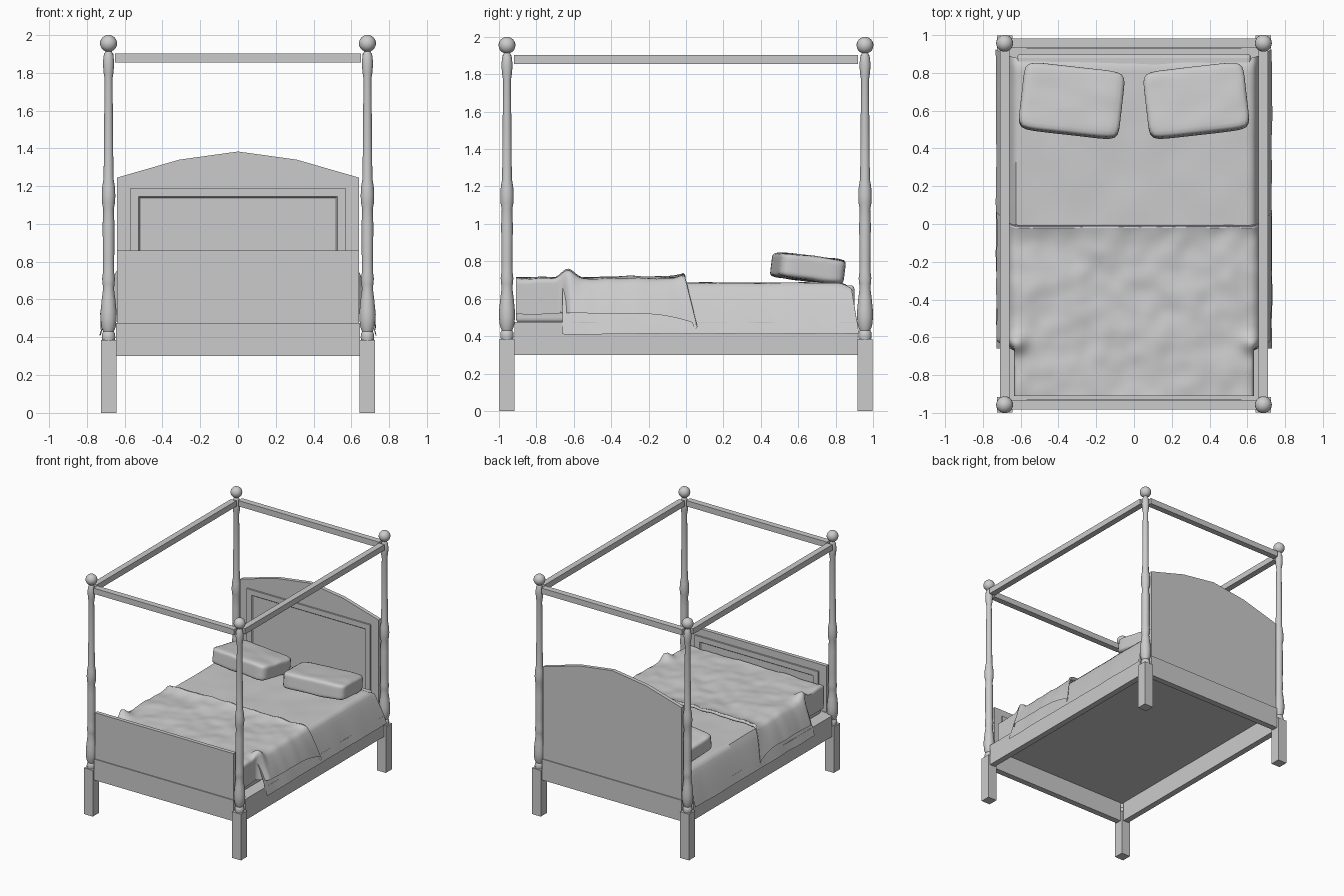
import bpy, bmesh, math
from mathutils import Vector, noise

if "Cube" in bpy.data.objects:
    bpy.data.objects.remove(bpy.data.objects["Cube"])

PX, PY = 0.685, 0.957   # post centres


def finish(bm, name, smooth=None):
    bmesh.ops.recalc_face_normals(bm, faces=bm.faces)
    me = bpy.data.meshes.new(name)
    bm.to_mesh(me)
    bm.free()
    ob = bpy.data.objects.new(name, me)
    bpy.context.collection.objects.link(ob)
    if smooth:
        bpy.ops.object.select_all(action='DESELECT')
        ob.select_set(True)
        bpy.context.view_layer.objects.active = ob
        bpy.ops.object.shade_smooth_by_angle(angle=math.radians(smooth))
    return ob


def box(name, x0, x1, y0, y1, z0, z1):
    bm = bmesh.new()
    bmesh.ops.create_cube(bm, size=1)
    for v in bm.verts:
        v.co = ((x0 + x1) / 2 + v.co.x * (x1 - x0),
                (y0 + y1) / 2 + v.co.y * (y1 - y0),
                (z0 + z1) / 2 + v.co.z * (z1 - z0))
    return finish(bm, name)


def lathe(name, profile, x, y, steps=20):
    bm = bmesh.new()
    vs = [bm.verts.new((x + r, y, z)) for r, z in profile]
    es = [bm.edges.new(p) for p in zip(vs, vs[1:])]
    bmesh.ops.spin(bm, geom=vs + es, cent=(x, y, 0), axis=(0, 0, 1),
                   angle=math.tau, steps=steps)
    bmesh.ops.remove_doubles(bm, verts=bm.verts, dist=1e-4)
    return finish(bm, name, 40)


def board(name, outline, y0, y1):
    bm = bmesh.new()
    f = bm.faces.new([bm.verts.new((x, y0, z)) for x, z in outline])
    new = bmesh.ops.extrude_face_region(bm, geom=[f])['geom']
    for v in new:
        if isinstance(v, bmesh.types.BMVert):
            v.co.y = y1
    return finish(bm, name)


def moulding(name, z0, z1, y_board, side):
    # raised frame with a sunk centre, facing -side along y
    ob = box(name, -0.57, 0.57, y_board - 0.014, y_board + 0.014, z0, z1)
    bm = bmesh.new()
    bm.from_mesh(ob.data)
    face = [f for f in bm.faces if f.normal.y * side < -0.9]
    bmesh.ops.inset_region(bm, faces=face, thickness=0.062)
    bmesh.ops.inset_region(bm, faces=face, thickness=0.012)
    bmesh.ops.translate(bm, verts=face[0].verts, vec=(0, side * 0.012, 0))
    bm.to_mesh(ob.data)
    bm.free()


# Posts: square legs and turned upper parts with ball finials
profile = [(0, 0.38), (0.032, 0.38), (0.036, 0.40), (0.034, 0.42), (0.028, 0.43),
           (0.038, 0.455), (0.043, 0.50), (0.042, 0.54), (0.036, 0.60), (0.029, 0.655),
           (0.031, 0.68), (0.034, 0.71), (0.030, 0.74), (0.030, 0.80), (0.031, 1.0),
           (0.028, 1.08), (0.034, 1.11), (0.036, 1.15), (0.033, 1.20), (0.026, 1.24),
           (0.024, 1.45), (0.021, 1.77), (0.026, 1.80), (0.030, 1.85), (0.026, 1.89),
           (0.017, 1.913)]
profile += [(0.045 * math.sin(a), 1.955 - 0.045 * math.cos(a))
            for a in [math.radians(22 + 158 * i / 10) for i in range(11)]]
for sx, lr in ((-1, "left"), (1, "right")):
    for sy, fb in ((-1, "front"), (1, "back")):
        x, y = sx * PX, sy * PY
        box(f"{fb}_{lr}_leg", x - 0.041, x + 0.041, y - 0.041, y + 0.041, 0, 0.385)
        lathe(f"{fb}_{lr}_turned_post", profile, x, y)
    # Side rails and canopy side rails
    box(f"{lr}_side_rail", sx * PX - 0.025, sx * PX + 0.025, -0.917, 0.917, 0.30, 0.475)
    box(f"{lr}_canopy_rail", sx * PX - 0.025, sx * PX + 0.025, -0.92, 0.92, 1.855, 1.903)
for sy, fb in ((-1, "front"), (1, "back")):
    y = sy * PY
    box(f"{fb}_rail", -0.645, 0.645, y - 0.025, y + 0.025, 0.30, 0.475)
    box(f"{fb}_canopy_rail", -0.65, 0.65, y - 0.025, y + 0.025, 1.855, 1.903)

# Headboard with faceted arch, and footboard
board("headboard", [(-0.64, 0.475), (0.64, 0.475), (0.64, 1.245), (0.31, 1.34),
                    (0, 1.383), (-0.31, 1.34), (-0.64, 1.245)], 0.942, 0.974)
board("footboard", [(-0.64, 0.475), (0.64, 0.475), (0.64, 0.86), (-0.64, 0.86)],
      -0.974, -0.942)
moulding("headboard_panel", 0.55, 1.19, 0.942, 1)
moulding("footboard_panel", 0.53, 0.80, -0.942, -1)

# Bed base and mattress
box("bed_base", -0.665, 0.665, -0.935, 0.935, 0.462, 0.474)
mattress = box("mattress", -0.62, 0.62, -0.91, 0.90, 0.474, 0.672)
bev = mattress.modifiers.new("round", 'BEVEL')
bev.width, bev.segments = 0.02, 3


def cloth(name, shape, nu, nv):
    # grid draped across the bed: u runs left to right, v foot to head
    bm = bmesh.new()
    rows = [[bm.verts.new(shape(-1 + 2 * i / nu, j / nv)) for i in range(nu + 1)]
            for j in range(nv + 1)]
    for a, b in zip(rows, rows[1:]):
        for i in range(nu):
            bm.faces.new((a[i], a[i + 1], b[i + 1], b[i]))
    return finish(bm, name, 60)


def fold(u, y, seed, scale):
    return noise.noise(Vector((u * scale, y * scale * 1.4, seed)))


def split(u):
    # flat position across the top, and how far down the side
    return max(-1, min(1, u / 0.7)), max(0, (abs(u) - 0.7) / 0.3)


def sheet(u, v):
    s, t = split(u)
    y = -0.66 + v * 1.54
    wave = fold(s, y, 3.0, 3)
    x = 0.625 + t ** 0.8 * (0.105 + 0.008 * wave)
    z = 0.684 + 0.008 * wave - t * (0.272 + 0.012 * fold(s, y, 8.0, 2) + 0.008 * wave)
    drop = max(0, v - 0.96) / 0.04
    y += t * 0.045 * v ** 4
    if t == 0:
        z -= 0.03 * drop ** 2
        return (s * 0.625, y, z)
    return (math.copysign(x, u), y, z)


def blanket(u, v):
    s, t = split(u)
    y = -0.91 + v * 0.90
    wave = fold(s, y, 1.0, 3.2) + 0.5 * fold(s, y, 5.0, 7)
    out = max(0, min(1, (y + 0.67) / 0.05))       # tucked behind the foot posts
    head = max(0, (v - 0.8) / 0.2)
    x = 0.632 + t ** 0.7 * (0.003 + out * (0.094 + 0.008 * wave))
    bump = 0.05 * math.exp(-((y + 0.63) / 0.05) ** 2 - ((abs(s) * 0.63 + t * 0.15 - 0.63) / 0.05) ** 2)
    z = 0.71 + 0.018 * wave * (1 - t) + bump + 0.02 * head ** 3 * (1 - t)
    z -= t * (0.19 + 0.015 * fold(s, y, 9.0, 3) + 0.055 * head ** 2)
    if t == 0:
        x = abs(s) * 0.632
    return (math.copysign(x, u), y + t * 0.065 * head, z)


def turn_down(u, v):
    # rolled edge of the blanket
    s, t = split(u)
    x, y, z = blanket(u, 1)
    a = v * math.pi
    return (x, y - 0.012 + 0.018 * math.sin(a), z - 0.014 + 0.014 * math.cos(a))


cloth("sheet", sheet, 60, 60)
cloth("blanket", blanket, 70, 60)
cloth("blanket_edge", turn_down, 70, 6)

# Pillows: rounded blocks, slightly turned and tilted
for sx, lr in ((-1, "left"), (1, "right")):
    bm = bmesh.new()
    bmesh.ops.create_cube(bm, size=2)
    bmesh.ops.subdivide_edges(bm, edges=bm.edges, cuts=11, use_grid_fill=True)
    for v in bm.verts:
        p = 9
        c = v.co / sum(abs(k) ** p for k in v.co) ** (1 / p)
        n = 0.006 * noise.noise(Vector((c.x * 2 + sx * 4, c.y * 2, c.z)))
        v.co = (c.x * 0.268, c.y * 0.178, c.z * 0.067 + n)
    pillow = finish(bm, f"{lr}_pillow", 60)
    pillow.location = (sx * 0.33, 0.652, 0.762)
    pillow.rotation_euler = (math.radians(-7), 0, math.radians(6.5 * sx))
